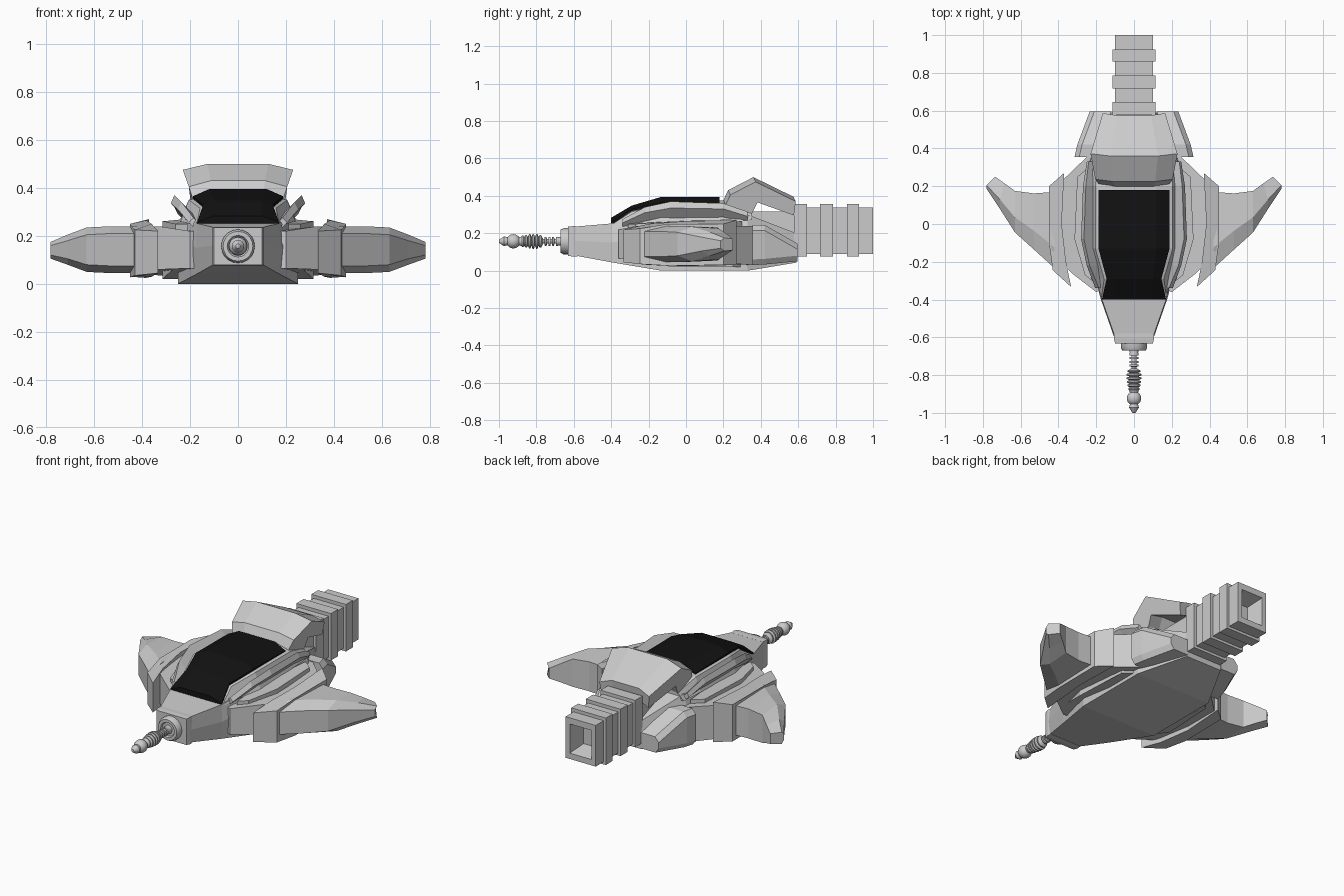
import bpy, bmesh, math


def finish(name, bm, mirror=False, bevel=0, color=None):
    bmesh.ops.recalc_face_normals(bm, faces=bm.faces)
    me = bpy.data.meshes.new(name)
    bm.to_mesh(me)
    bm.free()
    ob = bpy.data.objects.new(name, me)
    bpy.context.collection.objects.link(ob)
    if bevel:
        m = ob.modifiers.new("bevel", 'BEVEL')
        m.width, m.segments = bevel, 1
    if mirror:
        m = ob.modifiers.new("mirror", 'MIRROR')
        m.use_axis = (True, False, False)
    if color:
        mat = bpy.data.materials.new(name + "_paint")
        mat.diffuse_color = color
        me.materials.append(mat)
    return ob


def loft(name, rings, caps=True, **kw):
    """Skin a row of equally sized closed rings."""
    bm = bmesh.new()
    rows = [[bm.verts.new(p) for p in r] for r in rings]
    n = len(rows[0])
    for a, b in zip(rows, rows[1:]):
        for i in range(n):
            j = (i + 1) % n
            bm.faces.new((a[i], a[j], b[j], b[i]))
    if caps:
        bm.faces.new(rows[0])
        bm.faces.new(rows[-1])
    return finish(name, bm, **kw)


def slab(name, pts, **kw):
    """Plan outline with a bottom and top height at every corner."""
    return loft(name, [[(x, y, a) for x, y, a, b in pts],
                       [(x, y, b) for x, y, a, b in pts]], **kw)


def sym(y, half):
    """Cross-section mirrored over x = 0."""
    return [(x, y, z) for x, z in half] + [(-x, y, z) for x, z in reversed(half)]


# Main hull
loft("hull", [sym(y, [(wb, z0), (wm, zm), (wt, zt)]) for y, wb, z0, wm, zm, wt, zt in [
    (-.60, .10, .082, .105, .16, .10, .235),
    (-.40, .165, .045, .175, .15, .17, .252),
    (-.13, .25, 0, .25, .20, .215, .28),
    (.33, .25, 0, .25, .20, .215, .30),
    (.59, .12, .043, .12, .13, .10, .20)]])

# Canopy frame and dark canopy
loft("canopy_frame", [sym(y, [(wb, zb), (w, z), (wt, zt)]) for y, wb, zb, w, z, wt, zt in [
    (-.39, .172, .24, .172, .25, .10, .265),
    (-.29, .20, .25, .158, .315, .11, .33),
    (-.13, .24, .26, .205, .35, .12, .37),
    (.20, .24, .27, .205, .35, .12, .375),
    (.35, .23, .27, .19, .31, .12, .32)]])
loft("canopy", [sym(y, [(w, z - .03), (w, z), (wt, zt)]) for y, w, z, wt, zt in [
    (-.40, .17, .258, .10, .283),
    (-.29, .145, .33, .10, .348),
    (-.13, .188, .365, .12, .395),
    (.18, .188, .36, .12, .395)]], color=(.006, .006, .006, 1))

# Tilted strakes beside the canopy
loft("strake", [[(x, y, z) for x, z in q] for y, q in [
    (-.34, [(.165, .255), (.185, .275), (.205, .255), (.185, .235)]),
    (-.22, [(.19, .295), (.235, .34), (.25, .31), (.21, .26)]),
    (-.08, [(.20, .305), (.265, .37), (.28, .335), (.215, .265)]),
    (.20, [(.20, .305), (.255, .36), (.27, .33), (.215, .265)]),
    (.33, [(.20, .28), (.24, .315), (.25, .29), (.21, .25)])]], mirror=True)

# Bent hood behind the canopy: profile of y, z, half width
hood = [(.19, .355, .18), (.225, .43, .205), (.36, .50, .23), (.575, .395, .165),
        (.565, .32, .155), (.37, .39, .20), (.33, .31, .19)]
loft("hood", [[(w * s, y + dy, z - d) for y, z, w in hood]
              for s, d, dy in [(-1, .025, .012), (-.55, 0, 0), (.55, 0, 0), (1, .025, .012)]])

# Wing roots, collars, outer wings
slab("wing_root", [(.17, .355, .03, .24), (.25, .355, .03, .24), (.39, .22, .04, .24),
                   (.39, -.20, .06, .24), (.33, -.26, .06, .24), (.20, -.36, .065, .22),
                   (.15, -.34, .065, .22)], mirror=True)
slab("wing_rib", [(.24, .30, .02, .262), (.30, .25, .02, .262), (.315, -.08, .02, .262),
                  (.26, -.27, .07, .25), (.21, -.31, .07, .25), (.22, 0, .02, .27)], mirror=True)
slab("wing_collar", [(.37, .27, .03, .27), (.45, .20, .03, .25), (.45, -.10, .027, .25),
                     (.43, -.245, .035, .225), (.333, -.333, .045, .22),
                     (.36, -.20, .03, .25), (.383, 0, .025, .265)], mirror=True)


def wing_section(x, yf, yb, z0, z1, c, h, sweep):
    return [(x, yf, z0 + h), (x, yf + c, z0), (x - sweep, yb, z0 + h * .3),
            (x - sweep, yb, z1 - h * .3), (x, yf + c, z1), (x, yf, z1 - h)]


loft("outer_wing", [wing_section(*s) for s in [
    (.42, -.235, .17, .045, .24, .11, .03, 0),
    (.53, -.135, .162, .045, .24, .10, .03, 0),
    (.63, -.045, .175, .05, .235, .08, .03, 0),
    (.71, .08, .215, .08, .205, .05, .025, .025),
    (.78, .185, .25, .105, .175, .02, .015, .045)]], mirror=True)

# Rear side pods
loft("rear_pod", [[(x, y, z) for x, z in [(xi, z0), (xo - .02, z0), (xo, z0 + .03),
                                        (xo, z1 - .03), (xo - .025, z1), (xi, z1)]]
                  for y, xi, xo, z0, z1 in [(.355, .17, .315, .03, .245),
                                            (.42, .17, .30, .033, .245),
                                            (.595, .12, .235, .05, .145)]], mirror=True)

# Ribbed tail with a hollow square nozzle
steps = [.30, .578, .647, .717, .786, .86, .925, 1.0]
sizes = [(.098, .095, .315)] + [(.115, .075, .357), (.1, .09, .337)] * 3


def square(y, w, a, b):
    return [(-w, y, a), (w, y, a), (w, y, b), (-w, y, b)]


tail = []
for y0, y1, s in zip(steps, steps[1:], sizes):
    tail += [square(y0, *s), square(y1, *s)]
tail += [square(1.0, .072, .125, .30), square(.90, .05, .15, .275)]
loft("ribbed_tail", tail)

# Square nose plate
loft("nose_plate", [square(y, w, .157 - h, .157 + h) for y, w, h in
                    [(-.58, .105, .08), (-.605, .107, .081), (-.632, .10, .078)]])

# Turned nose gun: radius steps along y
prof = [(.07, -.62), (.07, -.655), (.062, -.67), (.045, -.67), (.04, -.66), (.025, -.66), (.022, -.68)]
for i in range(4):
    y = -.685 - i * .02
    prof += [(.024, y), (.024, y - .01), (.013, y - .011), (.013, y - .019)]
for i in range(6):
    y = -.77 - i * .019
    r = [.034, .04, .04, .038, .034, .03][i]
    prof += [(.024, y), (r, y - .005), (r, y - .012), (.024, y - .018)]
for i in range(9):
    a = math.radians(35 + i * 13.75)
    prof.append((.038 * math.sin(a), -.923 + .038 * math.cos(a)))
prof += [(.024, -.965), (.026, -.972), (.009, -.999), (.002, -1.0)]
N = 20
gun = loft("nose_gun", [[(r * math.cos(k * math.tau / N), y, .157 + r * math.sin(k * math.tau / N))
                         for k in range(N)] for r, y in prof])
bpy.context.view_layer.objects.active = gun
gun.select_set(True)
bpy.ops.object.shade_smooth_by_angle(angle=math.radians(35))
